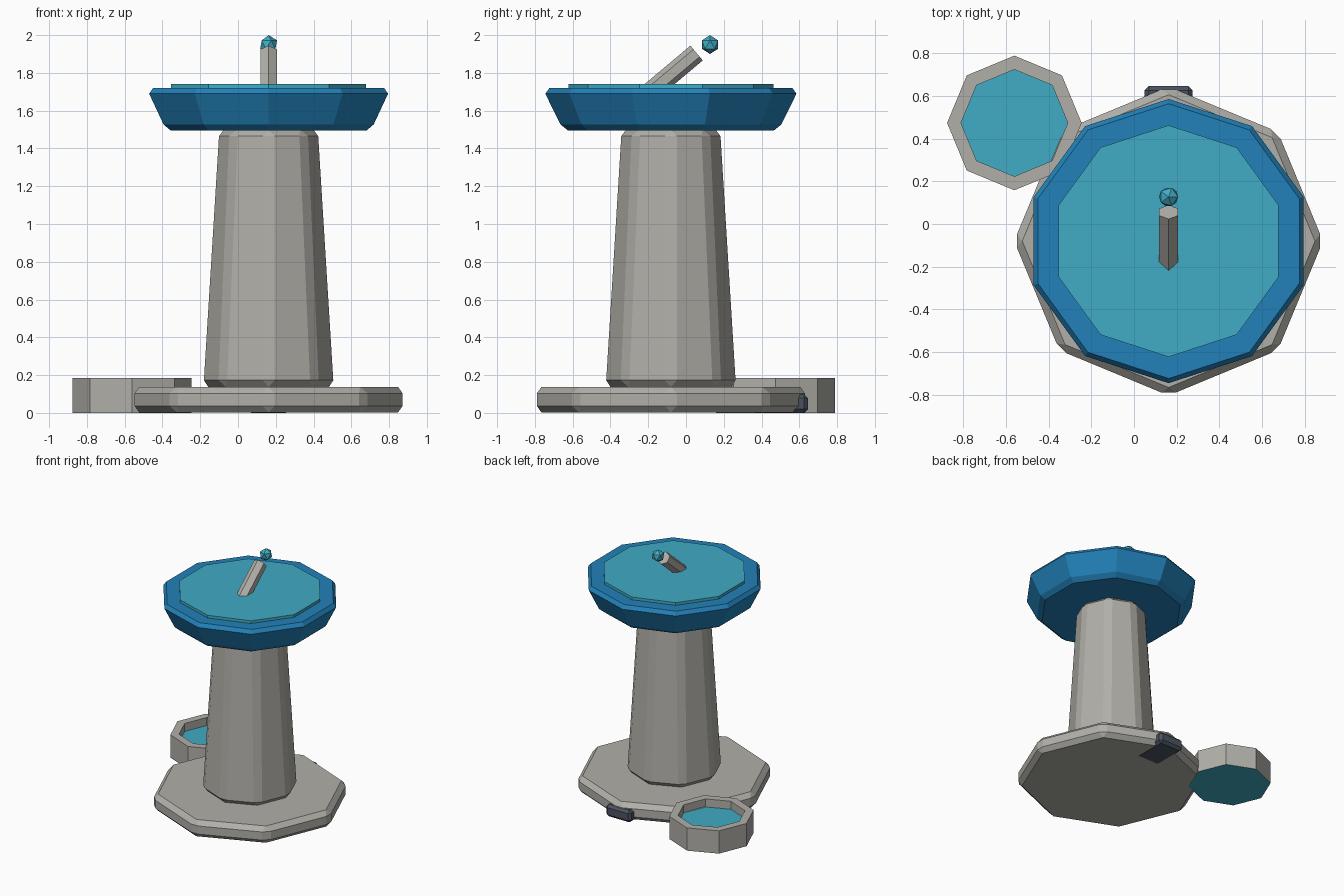
import bpy, bmesh, math
from mathutils import Matrix, Vector

if "Cube" in bpy.data.objects:
    bpy.data.objects.remove(bpy.data.objects["Cube"])

CX, CY = 0.162, -0.08          # pedestal axis


def mat(name, rgb):
    m = bpy.data.materials.new(name)
    m.diffuse_color = (*rgb, 1)
    m.use_nodes = True
    m.node_tree.nodes["Principled BSDF"].inputs["Base Color"].default_value = m.diffuse_color
    return m


stone = mat("pale stone", (0.44, 0.43, 0.395))
blue = mat("deep blue", (0.016, 0.22, 0.49))
teal = mat("teal", (0.052, 0.41, 0.55))
slate = mat("dark slate", (0.07, 0.085, 0.115))


def finish(name, bm, loc, mats, bevel=0):
    bmesh.ops.recalc_face_normals(bm, faces=bm.faces)
    me = bpy.data.meshes.new(name)
    bm.to_mesh(me)
    bm.free()
    ob = bpy.data.objects.new(name, me)
    bpy.context.collection.objects.link(ob)
    ob.location = loc
    for m in mats:
        me.materials.append(m)
    if bevel:
        mod = ob.modifiers.new("chamfer", 'BEVEL')
        mod.width = bevel
        mod.segments = 1
        mod.limit_method = 'ANGLE'
        mod.angle_limit = math.radians(30)
    return ob


def lathe(name, profile, sides, turn, loc, mats, bevel=0):
    """Stack polygon rings from (radius, height) pairs and cap both ends."""
    bm = bmesh.new()
    rings = []
    for r, z in profile:
        angles = [turn + 2 * math.pi * i / sides for i in range(sides)]
        rings.append([bm.verts.new((r * math.cos(a), r * math.sin(a), z)) for a in angles])
    for lo, hi in zip(rings, rings[1:]):
        for i in range(sides):
            j = (i + 1) % sides
            bm.faces.new((lo[i], lo[j], hi[j], hi[i]))
    bm.faces.new(rings[0][::-1])
    bm.faces.new(rings[-1])
    return finish(name, bm, loc, mats, bevel)


# Octagonal foot and tapered column, all edges chamfered
lathe("base_slab", [(0.723, 0.002), (0.723, 0.138)], 8, 0, (CX, CY, 0), [stone], 0.035)
lathe("column", [(0.358, 0.138), (0.274, 1.5)], 8, 0, (CX, CY, 0), [stone], 0.035)

# Ten-sided flared head with a raised dial plate
lathe("dial_head", [(0.545, 1.495), (0.585, 1.527), (0.665, 1.69), (0.643, 1.72)],
      10, math.pi / 2, (CX, CY, 0), [blue])
lathe("dial_plate", [(0.542, 1.70), (0.542, 1.742)], 10, math.pi / 2, (CX, CY, 0), [teal])

# Slanted six-sided pointer, ridge on top
tilt = math.radians(40)
axis = Vector((0, math.cos(tilt), math.sin(tilt)))
pointer = lathe("pointer", [(0.051, -0.33), (0.051, 0)], 6, math.pi / 2,
                (CX, 0.056, 1.905), [stone])
pointer.rotation_euler = (-(math.pi / 2 - tilt), 0, 0)

# Faceted ball beyond the pointer tip
bm = bmesh.new()
bmesh.ops.create_icosphere(bm, subdivisions=1, radius=0.05)
finish("pointer_ball", bm, (CX, 0.127, 1.95), [teal])

# Octagonal basin: stone walls and rim, teal water and underside
basin = lathe("basin", [(0.315, 0), (0.315, 0.185), (0.25, 0.185), (0.25, 0.12)],
              8, 0, (-0.56, 0.473, 0), [stone, teal])
for p in basin.data.polygons:
    if abs(p.normal.z) > 0.9 and len(p.vertices) == 8:
        p.material_index = 1

# Dark block set into the back edge of the foot
bm = bmesh.new()
bmesh.ops.create_cube(bm, size=1, matrix=Matrix.Diagonal((0.225, 0.30, 0.098, 1)))
finish("back_block", bm, (CX, 0.496, 0.049), [slate], 0.02)
